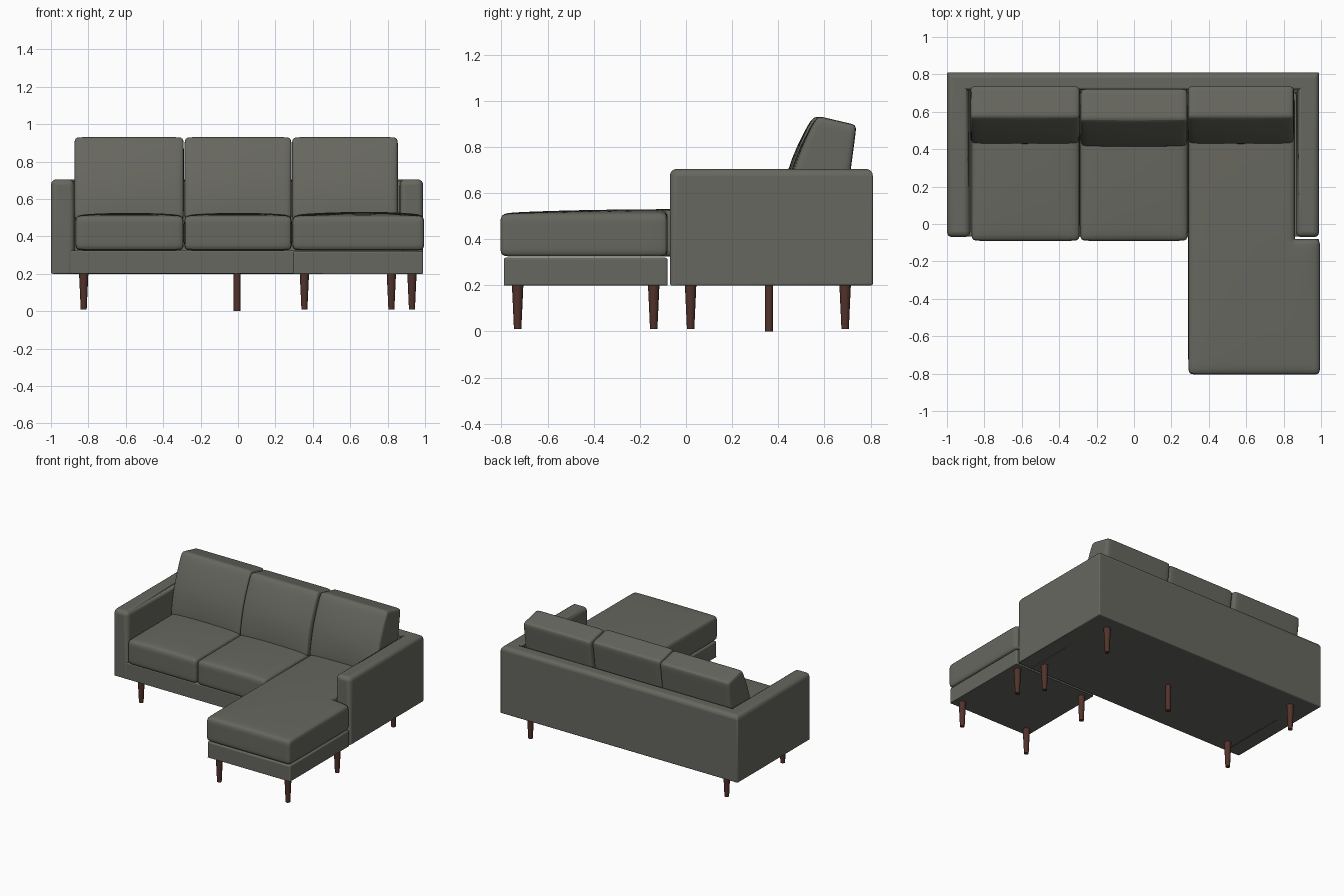
import bpy
import bmesh
from math import radians
from mathutils import Matrix, Vector

if "Cube" in bpy.data.objects:
    bpy.data.objects.remove(bpy.data.objects["Cube"], do_unlink=True)


def material(name, rgb):
    mat = bpy.data.materials.new(name)
    mat.use_nodes = True
    mat.diffuse_color = (*rgb, 1)
    mat.node_tree.nodes["Principled BSDF"].inputs["Base Color"].default_value = (*rgb, 1)
    return mat


FABRIC = material("grey fabric", (0.135, 0.135, 0.115))
WOOD = material("dark brown wood", (0.085, 0.032, 0.024))


def finish(name, bm, mat):
    bmesh.ops.recalc_face_normals(bm, faces=bm.faces)
    mesh = bpy.data.meshes.new(name)
    bm.to_mesh(mesh)
    bm.free()
    mesh.materials.append(mat)
    obj = bpy.data.objects.new(name, mesh)
    bpy.context.collection.objects.link(obj)
    bpy.ops.object.select_all(action="DESELECT")
    obj.select_set(True)
    bpy.context.view_layer.objects.active = obj
    bpy.ops.object.shade_smooth_by_angle(angle=radians(40))
    return obj


def prism(outline, z0, z1):
    bm = bmesh.new()
    face = bm.faces.new([bm.verts.new((x, y, z0)) for x, y in outline])
    top = bmesh.ops.extrude_face_region(bm, geom=[face], use_keep_orig=True)["geom"]
    verts = [v for v in top if isinstance(v, bmesh.types.BMVert)]
    bmesh.ops.translate(bm, vec=(0, 0, z1 - z0), verts=verts)
    return bm


def rect(x0, x1, y0, y1):
    return [(x0, y0), (x1, y0), (x1, y1), (x0, y1)]


def frame(name, outline, z0, z1, soft):
    """Upholstered frame part: soft front and top edges, crisp seams elsewhere."""
    bm = prism(outline, z0, z1)
    weight = bm.edges.layers.float.new("bevel_weight_edge")
    for e in bm.edges:
        mid = (e.verts[0].co + e.verts[1].co) / 2
        rounded = mid.z > z1 - 0.01 or (mid.y < 0 and mid.z > z0 + 0.01)
        e[weight] = 1.0 if rounded else 0.25
    obj = finish(name, bm, FABRIC)
    mod = obj.modifiers.new("soft edges", "BEVEL")
    mod.limit_method = "WEIGHT"
    mod.width = soft
    mod.segments = 4


def cushion(name, outline, z0, z1, r, deform):
    """Padded block: loops near every edge, shaped by deform, then subdivided."""
    bm = prism(outline, z0, z1)
    corners = [(x, y, z) for x, y in outline for z in (z0, z1)]
    for axis in range(3):
        stops = sorted({c[axis] for c in corners})
        cuts = set(stops[1:-1])
        for a, b in zip(stops, stops[1:]):
            step = min(r, (b - a) * 0.3)
            cuts |= {a + step, (a + b) / 2, b - step}
        normal = Vector([float(i == axis) for i in range(3)])
        for c in cuts:
            geom = bm.verts[:] + bm.edges[:] + bm.faces[:]
            bmesh.ops.bisect_plane(bm, geom=geom, plane_co=normal * c, plane_no=normal)
    for v in bm.verts:
        deform(v.co)
    obj = finish(name, bm, FABRIC)
    for p in obj.data.polygons:
        p.use_smooth = True
    mod = obj.modifiers.new("padding", "SUBSURF")
    mod.levels = mod.render_levels = 2


def dome(t, a, b):
    u = (2 * t - a - b) / (b - a)
    return max(0, 1 - u * u)


# Arms and back as one U-shaped shell, with the base rails
frame("arms_and_back", [(-1, -0.07), (-0.875, -0.07), (-0.875, 0.7), (0.865, 0.7),
                        (0.865, -0.07), (0.99, -0.07), (0.99, 0.81), (-1, 0.81)],
      0.2, 0.705, 0.03)
frame("sofa_base", rect(-0.9, 0.9, -0.068, 0.75), 0.201, 0.325, 0.008)
frame("chaise_base", rect(0.295, 0.99, -0.79, -0.08), 0.2, 0.32, 0.01)

# Seat cushions
SEAT_Z0, SEAT_Z1 = 0.325, 0.51


def seat_shape(x0, x1, y0, y1):
    def deform(co):
        if co.z > SEAT_Z1 - 0.01:
            co.z += 0.022 * dome(co.x, x0, x1) ** 0.5 * dome(co.y, y0, y1) ** 0.5
    return deform


for name, x0, x1 in (("right_seat_cushion", -0.87, -0.29),
                     ("middle_seat_cushion", -0.288, 0.288)):
    cushion(name, rect(x0, x1, -0.09, 0.68), SEAT_Z0, SEAT_Z1, 0.05,
            seat_shape(x0, x1, -0.09, 0.68))

# L-shaped chaise cushion wrapping the left arm
cushion("chaise_cushion", [(0.29, -0.805), (0.995, -0.805), (0.995, -0.08),
                           (0.862, -0.08), (0.862, 0.68), (0.29, 0.68)],
        SEAT_Z0, SEAT_Z1, 0.05, seat_shape(0.29, 0.995, -0.805, 0.68))

# Leaning back cushions
BACK_Z0, BACK_Z1, BACK_Y0, BACK_Y1 = 0.48, 0.925, 0.43, 0.685


def back_shape(x0, x1, shift):
    def deform(co):
        h = (co.z - BACK_Z0) / (BACK_Z1 - BACK_Z0)
        t = (BACK_Y1 - co.y) / (BACK_Y1 - BACK_Y0)
        puff = dome(co.x, x0, x1) * dome(co.z, BACK_Z0, BACK_Z1)
        co.y += shift + t * (0.14 * h * h - 0.02 * puff) + (1 - t) * 0.055 * h
        co.z += h * (0.01 - 0.04 * (1 - t))
    return deform


for name, x0, x1, shift in (("right_back_cushion", -0.875, -0.29, 0),
                            ("middle_back_cushion", -0.286, 0.286, -0.015),
                            ("left_back_cushion", 0.288, 0.855, 0)):
    cushion(name, rect(x0, x1, BACK_Y0, BACK_Y1), BACK_Z0, BACK_Z1, 0.045,
            back_shape(x0, x1, shift))


# Tapered legs and the straight centre support
def leg(name, x, y, z0, r_bottom, r_top):
    bm = bmesh.new()
    bmesh.ops.create_cone(bm, cap_ends=True, segments=20, radius1=r_bottom, radius2=r_top,
                          depth=0.205 - z0,
                          matrix=Matrix.Translation((x, y, (0.205 + z0) / 2)))
    finish(name, bm, WOOD)


for part, xs, ys in (("sofa", (-0.825, 0.82), (0.02, 0.69)),
                     ("chaise", (0.355, 0.93), (-0.73, -0.14))):
    for side, x in zip(("right", "left"), xs):
        for end, y in zip(("front", "back"), ys):
            leg(f"{part}_{end}_{side}_leg", x, y, 0.01, 0.016, 0.025)
leg("centre_support_leg", -0.005, 0.36, 0, 0.018, 0.018)
